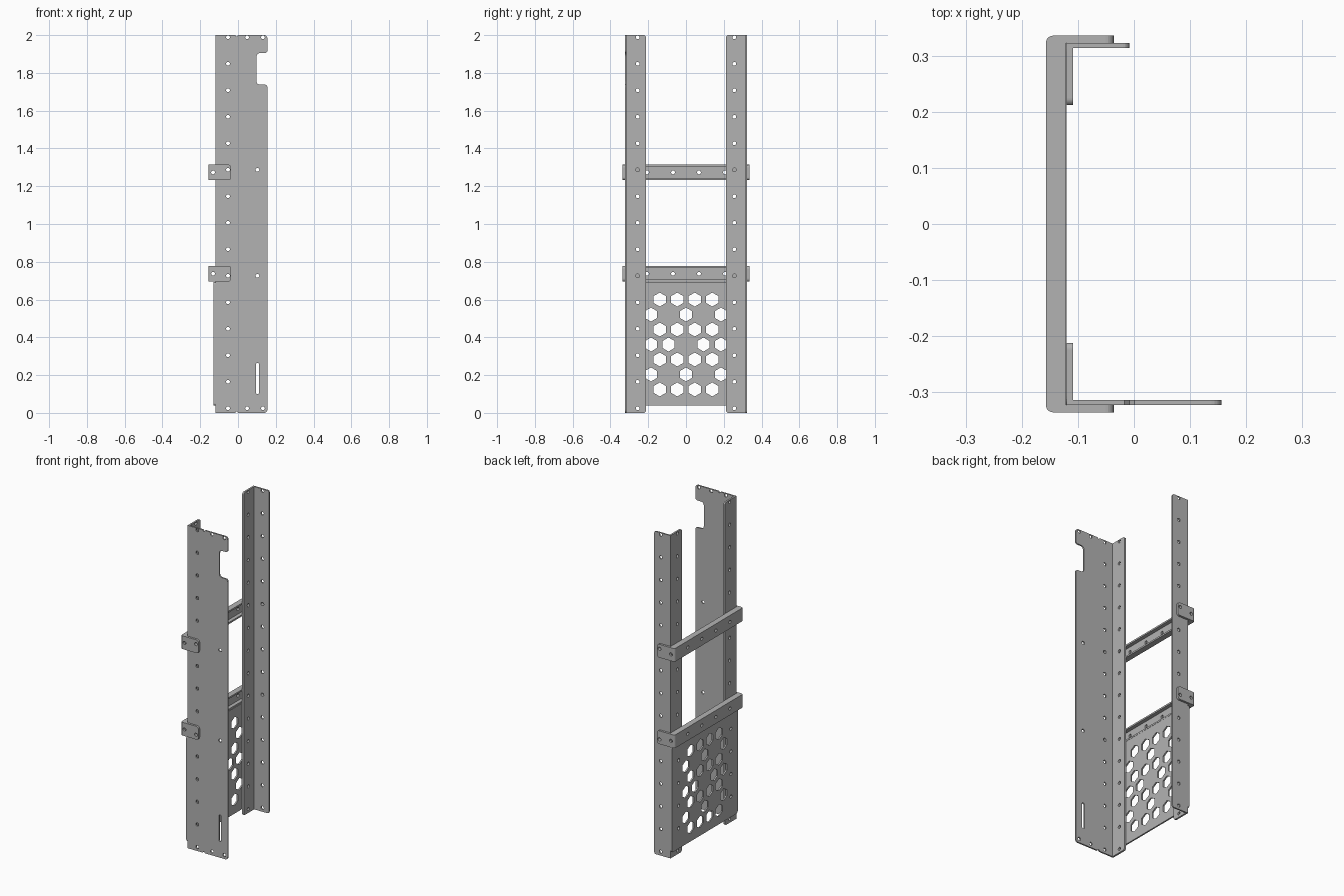
import bpy, bmesh, math
from mathutils import Vector

cube = bpy.data.objects.get("Cube")
if cube:
    bpy.data.objects.remove(cube, do_unlink=True)

steel = bpy.data.materials.new("grey_steel")
steel.use_nodes = True
GREY = (0.45, 0.45, 0.45, 1)
steel.diffuse_color = GREY
steel.node_tree.nodes["Principled BSDF"].inputs["Base Color"].default_value = GREY


def outline(corners):
    """Polygon from (u, v[, radius]) corners, rounding those with a radius."""
    pts = []
    for i, c in enumerate(corners):
        p = Vector(c[:2])
        if len(c) < 3:
            pts.append(p)
            continue
        a = p + (Vector(corners[i - 1][:2]) - p).normalized() * c[2]
        b = p + (Vector(corners[(i + 1) % len(corners)][:2]) - p).normalized() * c[2]
        centre = a + b - p
        for k in range(6):
            t = k / 5 * math.pi / 2
            pts.append(centre + (a - centre) * math.cos(t) + (b - centre) * math.sin(t))
    return pts


def ngon(u, v, r=0.01, n=16):
    return [Vector((u + r * math.sin(k * math.tau / n), v + r * math.cos(k * math.tau / n)))
            for k in range(n)]


def rect(u0, u1, v0, v1):
    return [(u0, v0), (u1, v0), (u1, v1), (u0, v1)]


AXES = {"xz": lambda u, v, w: (u, w, v),
        "yz": lambda u, v, w: (w, u, v),
        "xy": lambda u, v, w: (u, v, w)}


def add_plate(bm, plane, shape, w0, w1, holes=()):
    """Add a flat sheet with holes, spanning w0 to w1 across its plane."""
    curve = bpy.data.curves.new("sheet", "CURVE")
    curve.dimensions = "2D"
    curve.fill_mode = "BOTH"
    curve.extrude = (w1 - w0) / 2
    for loop in [outline(shape), *holes]:
        spline = curve.splines.new("POLY")
        spline.points.add(len(loop) - 1)
        for point, p in zip(spline.points, loop):
            point.co = (p[0], p[1], 0, 1)
        spline.use_cyclic_u = True
        spline.use_smooth = False
    temp = bpy.data.objects.new("sheet", curve)
    bpy.context.collection.objects.link(temp)
    graph = bpy.context.evaluated_depsgraph_get()
    mesh = bpy.data.meshes.new_from_object(temp.evaluated_get(graph))
    for vert in mesh.vertices:
        u, v, w = vert.co
        vert.co = AXES[plane](u, v, w + (w0 + w1) / 2)
    bm.from_mesh(mesh)
    bpy.data.objects.remove(temp, do_unlink=True)
    bpy.data.curves.remove(curve)
    bpy.data.meshes.remove(mesh)


def make_part(name, plates):
    bm = bmesh.new()
    for plate in plates:
        add_plate(bm, *plate)
    bmesh.ops.remove_doubles(bm, verts=bm.verts, dist=0.00005)
    bmesh.ops.recalc_face_normals(bm, faces=bm.faces)
    for face in bm.faces:
        face.smooth = False
        face.material_index = 0
    mesh = bpy.data.meshes.new(name)
    bm.to_mesh(mesh)
    bm.free()
    mesh.materials.clear()
    mesh.materials.append(steel)
    bpy.context.collection.objects.link(bpy.data.objects.new(name, mesh))


BACK, INNER = -0.12, -0.109        # upright flange in x
SIDE, SIDE_IN = 0.323, 0.314       # upright web in y
hole_z = [0.024 + 0.1403 * i for i in range(15)]


def flange(s):
    shape = [(s * SIDE_IN, 0), (s * 0.212, 0, 0.012), (s * 0.212, 2, 0.012), (s * SIDE_IN, 2)]
    return ("yz", shape, BACK, INNER, [ngon(s * 0.256, z) for z in hole_z])


row = [ngon(-0.053, z) for z in hole_z]

# Rear upright: plain angle
rear_web = [(BACK, 0), (-0.008, 0, 0.012), (-0.008, 2, 0.012), (BACK, 2)]
make_part("rear_upright", [("xz", rear_web, SIDE_IN, SIDE, row), flange(1)])

# Front upright: wide side plate with a cutout, slot and small edge nicks
front_web = [(BACK, 0), (-0.017, 0), (-0.008, 0.009), (0.001, 0), (0.156, 0, 0.018),
             (0.156, 1.738, 0.015), (0.098, 1.738, 0.018), (0.098, 1.905, 0.018),
             (0.156, 1.905, 0.015), (0.156, 2, 0.018),
             (0.001, 2), (-0.008, 1.991), (-0.017, 2), (BACK, 2)]
extra = [ngon(x, z) for x in (0.048, 0.132) for z in (hole_z[0], hole_z[-1])]
extra += [ngon(0.103, hole_z[i]) for i in (5, 9)]
slot = outline([(u, v, 0.0075) for u, v in rect(0.095, 0.111, 0.1, 0.265)])
make_part("front_upright", [("xz", front_web, -SIDE, -SIDE_IN, row + extra + [slot]), flange(-1)])

# Perforated lower panel
columns = [(-3, -1, 1, 3), (-4, 0, 4), (-3, -1, 1, 3), (-4, -2, 2, 4)]
hexes = [ngon(k * 0.0463, 0.6 - r * 0.0793, 0.037, 6)
         for r in range(7) for k in columns[r % 4]]
bolts = [ngon(s * 0.256, z) for s in (-1, 1) for z in hole_z[1:5]]
panel = [(u, v, 0.015) for u, v in rect(-SIDE, SIDE, 0.038, 0.694)]
make_part("perforated_panel", [("yz", panel, -0.129, BACK, hexes + bolts)])


# Cross bars: channel with bent end tabs
def cross_bar(name, z0, tab_hole_z):
    z1, mid = z0 + 0.082, z0 + 0.041
    out, web_in, y0, y1 = -0.157, -0.144, 0.323, 0.336
    holes = [ngon(0.1375 * (i - 1.5), mid) for i in range(4)]
    plates = [("yz", rect(-y0, y0, z0, z1), out, web_in, holes)]
    for za, zb in ((z0, z0 + 0.01), (z1 - 0.01, z1)):
        plates.append(("xy", rect(web_in, -0.121, -y0, y0), za, zb))
    for s in (-1, 1):
        bend = [(web_in, s * y0), (web_in, s * y1), (out, s * y1, 0.0125), (out, s * y0)]
        plates.append(("xy", bend, z0, z1))
        tab = [(web_in, z0), (-0.036, z0, 0.015), (-0.036, z1, 0.015), (web_in, z1)]
        w0, w1 = sorted((s * y0, s * y1))
        plates.append(("xz", tab, w0, w1, [ngon(-0.132, mid), ngon(-0.053, tab_hole_z)]))
    make_part(name, plates)


cross_bar("upper_cross_bar", 1.232, hole_z[9])
cross_bar("lower_cross_bar", 0.696, hole_z[5])
